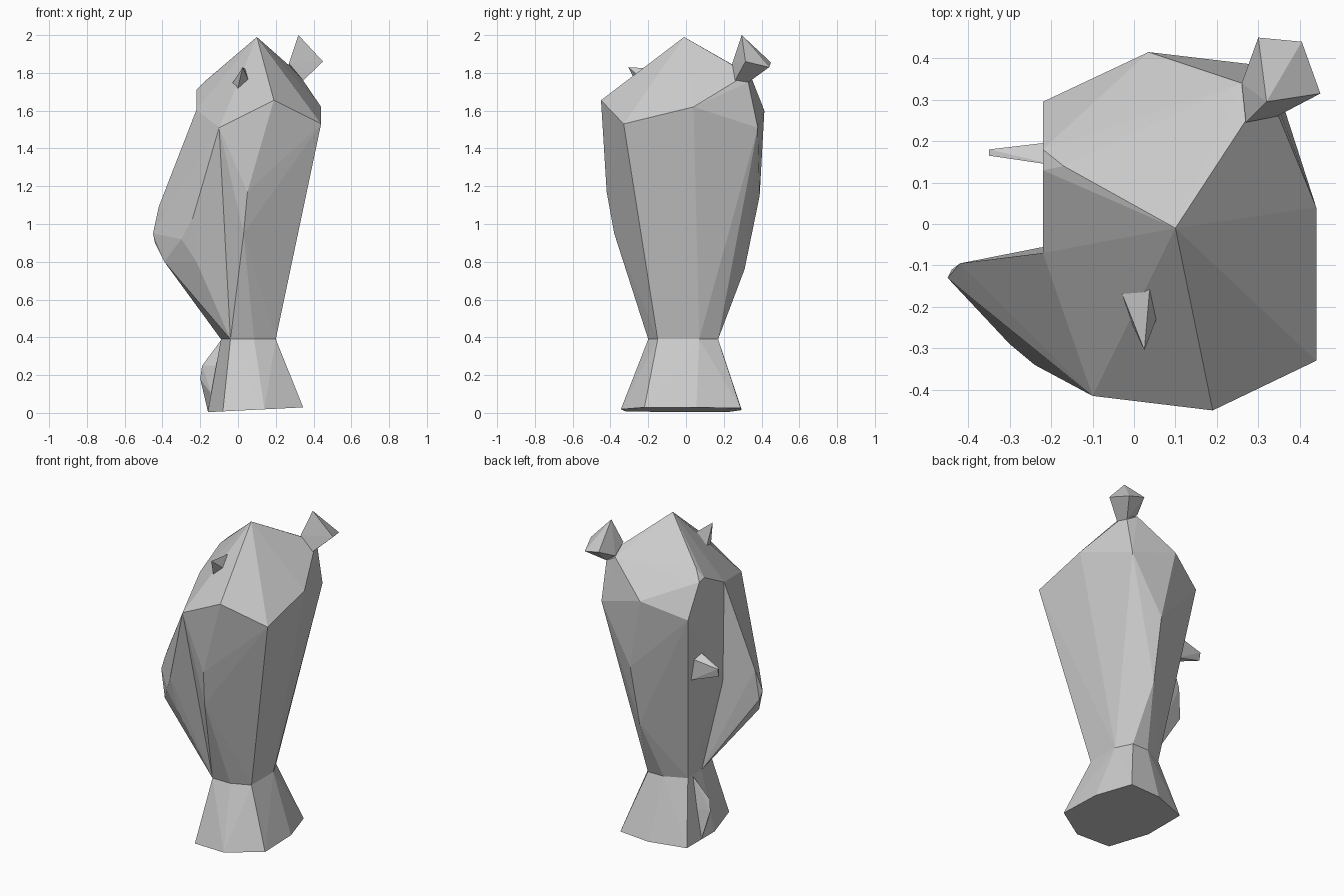
import bpy, bmesh

def hull(name, pts):
    """Faceted solid wrapped around a few corner points."""
    bm = bmesh.new()
    for p in pts:
        bm.verts.new(p)
    bmesh.ops.convex_hull(bm, input=bm.verts[:])
    loose = [v for v in bm.verts if not v.link_faces]
    bmesh.ops.delete(bm, geom=loose, context='VERTS')
    bmesh.ops.dissolve_limit(bm, angle_limit=0.03, verts=bm.verts[:], edges=bm.edges[:])
    bmesh.ops.recalc_face_normals(bm, faces=bm.faces[:])
    me = bpy.data.meshes.new(name)
    bm.to_mesh(me)
    bm.free()
    ob = bpy.data.objects.new(name, me)
    bpy.context.collection.objects.link(ob)
    return ob

# Shared waist outline and flared foot outline
waist = [(x, y, 0.39) for x, y in
         [(.20, -.15), (.085, -.20), (-.04, -.20), (-.09, -.03),
          (-.09, .11), (.04, .17), (.15, .17), (.20, .07)]]
foot = [(x, y, 0.012 + 0.05 * x) for x, y in
        [(.345, -.22), (.14, -.345), (-.08, -.32), (-.16, -.06),
         (-.16, .22), (.06, .295), (.26, .29), (.335, .055)]]
brow = (-.10, -.415, 1.51)
side_top = (-.22, -.07, 1.605)
side_low = (-.22, -.055, .98)

# Torso and head
hull("body", waist + [
    brow, side_top, side_low,
    (.19, -.45, 1.655), (.44, -.33, 1.53), (.44, .04, 1.62),
    (.33, .38, 1.51), (.035, .415, 1.60), (-.22, .295, 1.50),
    (.05, -.42, 1.17), (.03, -.38, .95),
    (.12, .39, 1.15), (.11, .31, .76),
    (.10, -.01, 1.99), (-.17, .14, 1.76), (-.22, .18, 1.70), (-.22, .13, 1.71),
    (.27, .25, 1.84), (.345, .27, 1.76), (.26, .34, 1.79), (.33, .33, 1.75)])

# Flared foot
hull("foot", waist + foot)

# Bulging arm on the left
hull("arm", [
    brow, side_top, side_low, waist[2], waist[3],
    (-.42, -.095, 1.09), (-.45, -.13, .95), (-.44, -.11, .90),
    (-.39, -.18, .80), (-.30, -.29, .92), (-.24, -.34, 1.03),
    (-.22, -.29, .80), (-.39, -.18, 1.06), (-.05, -.1, 1.3)])

# Hair bun
hull("bun", [
    (.27, .245, 1.85), (.345, .26, 1.76), (.33, .33, 1.75), (.26, .34, 1.80),
    (.32, .295, 2.0), (.45, .315, 1.86), (.405, .44, 1.83), (.30, .45, 1.855)])

# Nose
hull("nose", [
    (.025, -.305, 1.83), (.04, -.13, 1.82), (.065, -.20, 1.74),
    (-.01, -.23, 1.68), (-.04, -.14, 1.73), (.02, -.10, 1.74)])

# Small spike on the left side
hull("side_spike", [
    (-.18, .20, 1.21), (-.18, .14, 1.245), (-.17, .20, 1.07), (-.17, .14, 1.07),
    (-.35, .18, 1.18), (-.35, .165, 1.18), (-.35, .17, 1.13)])

# Small bump on the foot
hull("foot_bump", [
    (-.09, .06, .385), (-.19, .03, .25), (-.20, .04, .18), (-.16, .07, .01),
    (-.11, -.03, .25), (-.14, -.03, .10), (-.10, .08, .2)])
